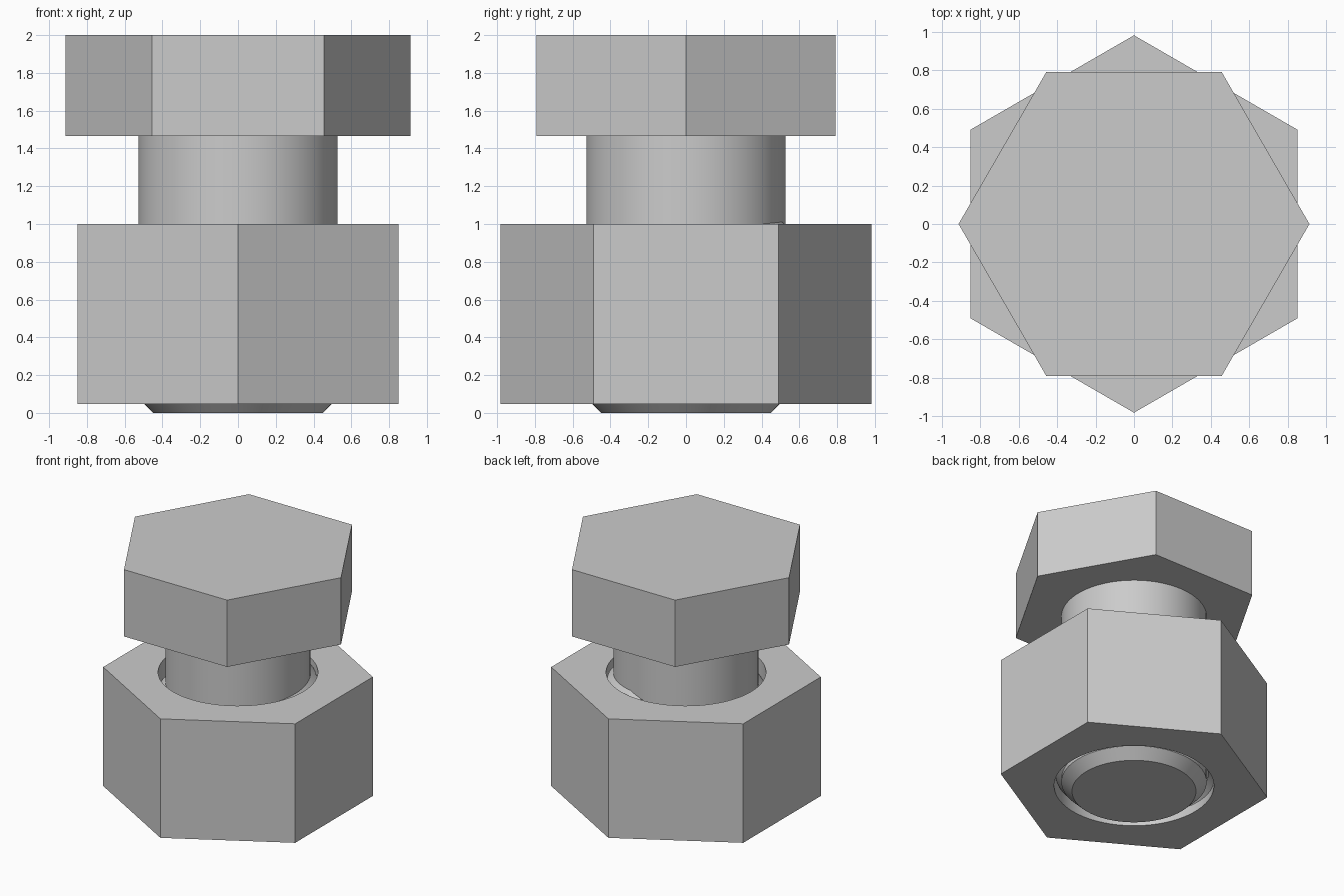
import bpy, bmesh
from math import cos, sin, pi, radians

cube = bpy.data.objects.get("Cube")
if cube:
    bpy.data.objects.remove(cube)

SEG = 96          # sides of round parts
PITCH = 0.155     # thread rise per turn
SHAFT_R, BORE_R = 0.527, 0.58

steel = bpy.data.materials.new("grey steel")
steel.use_nodes = True
grey = (0.6, 0.6, 0.6, 1)
steel.diffuse_color = grey
steel.node_tree.nodes["Principled BSDF"].inputs["Base Color"].default_value = grey


def finish(bm, name, smooth=True):
    bmesh.ops.recalc_face_normals(bm, faces=bm.faces)
    mesh = bpy.data.meshes.new(name)
    bm.to_mesh(mesh)
    bm.free()
    mesh.materials.append(steel)
    obj = bpy.data.objects.new(name, mesh)
    bpy.context.collection.objects.link(obj)
    if smooth:
        bpy.ops.object.select_all(action='DESELECT')
        obj.select_set(True)
        bpy.context.view_layer.objects.active = obj
        bpy.ops.object.shade_smooth_by_angle(angle=radians(25))
    return obj


def ring(bm, radius, z, sides, start=0.0):
    return [bm.verts.new((radius * cos(start + 2 * pi * i / sides),
                          radius * sin(start + 2 * pi * i / sides), z))
            for i in range(sides)]


def bridge(bm, low, high):
    n = len(low)
    for i in range(n):
        j = (i + 1) % n
        bm.faces.new((low[i], low[j], high[j], high[i]))


def lathe(name, profile, sides, smooth=True):
    """Closed solid from (radius, height) pairs."""
    bm = bmesh.new()
    rings = [ring(bm, r, z, sides) for r, z in profile]
    for low, high in zip(rings, rings[1:]):
        bridge(bm, low, high)
    bm.faces.new(rings[0])
    bm.faces.new(rings[-1])
    return finish(bm, name, smooth)


def hex_nut(name, radius, bottom, top):
    bm = bmesh.new()
    levels = []
    for z in (bottom, top):
        outer = ring(bm, radius, z, 6, pi / 2)
        inner = ring(bm, BORE_R, z, SEG, pi / 2)
        step = SEG // 6
        for k in range(6):      # one face per sixth of the annulus
            arc = [inner[(k * step + i) % SEG] for i in range(step + 1)]
            bm.faces.new([outer[k]] + arc + [outer[(k + 1) % 6]])
        levels.append((outer, inner))
    for low, high in zip(*levels):
        bridge(bm, low, high)
    return finish(bm, name)


def thread(name, root, crest, top_z, turns):
    """Triangular ridge winding down from the back, tapered at both ends."""
    bm = bmesh.new()
    count = int(turns * SEG)
    taper = SEG // 24
    previous = None
    for i in range(count + 1):
        a = pi / 2 - 2 * pi * i / SEG
        z = top_z - PITCH * i / SEG
        size = max(0.03, min(1, i / taper, (count - i) / taper))
        half = 0.05 * size
        tip = root + (crest - root) * size
        section = [bm.verts.new((r * cos(a), r * sin(a), z + dz))
                   for r, dz in ((root, half), (tip, 0), (root, -half))]
        if previous:
            bridge(bm, previous, section)
        else:
            bm.faces.new(section)
        previous = section
    bm.faces.new(previous)
    return finish(bm, name)


# Bolt: hexagonal head and chamfered round shaft
lathe("bolt_head", [(0.913, 1.465), (0.913, 2.0)], 6, smooth=False)
lathe("bolt_shaft", [(0.45, 0), (SHAFT_R, 0.077), (SHAFT_R, 1.465)], SEG)
thread("bolt_thread", SHAFT_R - 0.007, 0.57, 0.975, 5.65)

# Nut with interlocking inner thread
hex_nut("nut", 0.982, 0.047, 1.0)
thread("nut_thread", BORE_R + 0.003, 0.538, 0.975 - PITCH / 2, 5)
